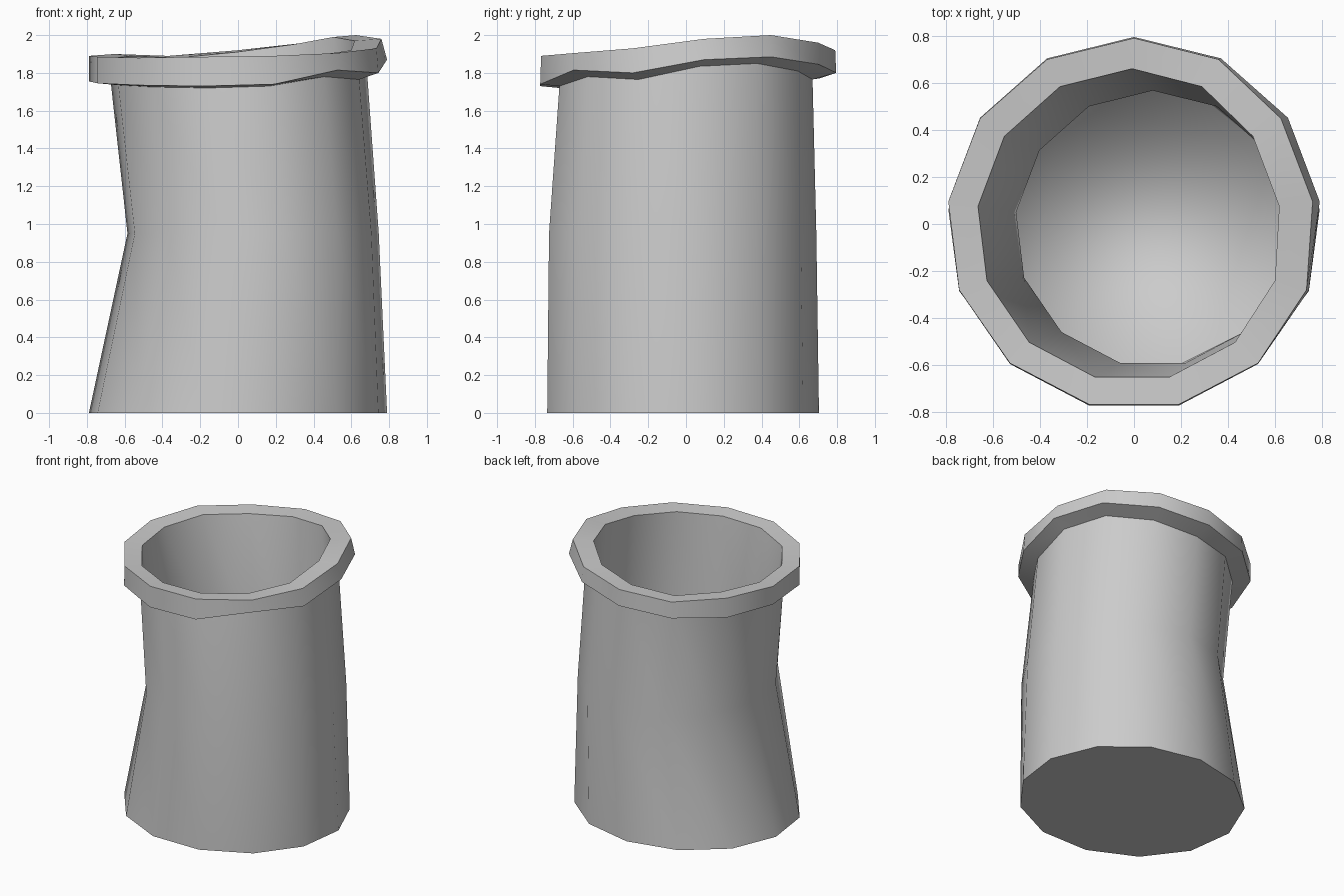
import bpy, bmesh, math

if "Cube" in bpy.data.objects:
    bpy.data.objects.remove(bpy.data.objects["Cube"])

N = 13  # low-poly side count, first corner points to the back (+y), then clockwise

# wavy rim heights per corner
TOP = [1.92, 1.96, 2.0, 1.98, 1.93, 1.905, 1.89, 1.885, 1.88, 1.885, 1.89, 1.90, 1.89]
LOW = [1.80, 1.845, 1.885, 1.87, 1.80, 1.815, 1.74, 1.73, 1.735, 1.745, 1.755, 1.755, 1.77]
LEAN = {1: 0.01, 2: 0.03, 3: 0.03, 4: 0.01}  # top of rim leans in on the right

bm = bmesh.new()


def ring(cx, cy, rx, ry, z, lean=False):
    verts = []
    for k in range(N):
        a = math.pi / 2 - 2 * math.pi * k / N
        height = z(k) if callable(z) else z
        dx = LEAN.get(k, 0) if lean else 0
        verts.append(bm.verts.new((cx + rx * math.cos(a) - dx, cy + ry * math.sin(a), height)))
    return verts


rings = [
    # outside wall, dented on the left
    ring(0, -0.026, 0.795, 0.73, 0),
    ring(0.08, -0.028, 0.67, 0.718, 0.95),
    ring(0.004, -0.01, 0.682, 0.68, lambda k: LOW[k] - (0.035 if k < 6 else 0.01)),
    # rim
    ring(0, 0, 0.795, 0.795, lambda k: LOW[k]),
    ring(0, 0, 0.795, 0.79, lambda k: TOP[k], True),
    ring(-0.008, -0.005, 0.66, 0.665, lambda k: TOP[k] - 0.01, True),
    # inside wall
    ring(0.08, -0.02, 0.585, 0.587, 0.95),
    ring(0, -0.02, 0.67, 0.61, 0.12),
]
for a, b in zip(rings, rings[1:]):
    for k in range(N):
        j = (k + 1) % N
        bm.faces.new((a[k], a[j], b[j], b[k]))

# base and inside floor
bm.faces.new(rings[0])
floor = bm.faces.new(rings[-1])
bmesh.ops.recalc_face_normals(bm, faces=bm.faces[:])
bm.verts.index_update()
floor_ids = {v.index for v in floor.verts}

mesh = bpy.data.meshes.new("pot")
bm.to_mesh(mesh)
bm.free()
pot = bpy.data.objects.new("pot", mesh)
bpy.context.collection.objects.link(pot)
bpy.context.view_layer.objects.active = pot
pot.select_set(True)
bpy.ops.object.shade_smooth_by_angle(angle=math.radians(38))

# soft blend between inside wall and floor
for e in mesh.edges:
    if set(e.vertices) <= floor_ids:
        e.use_edge_sharp = False
